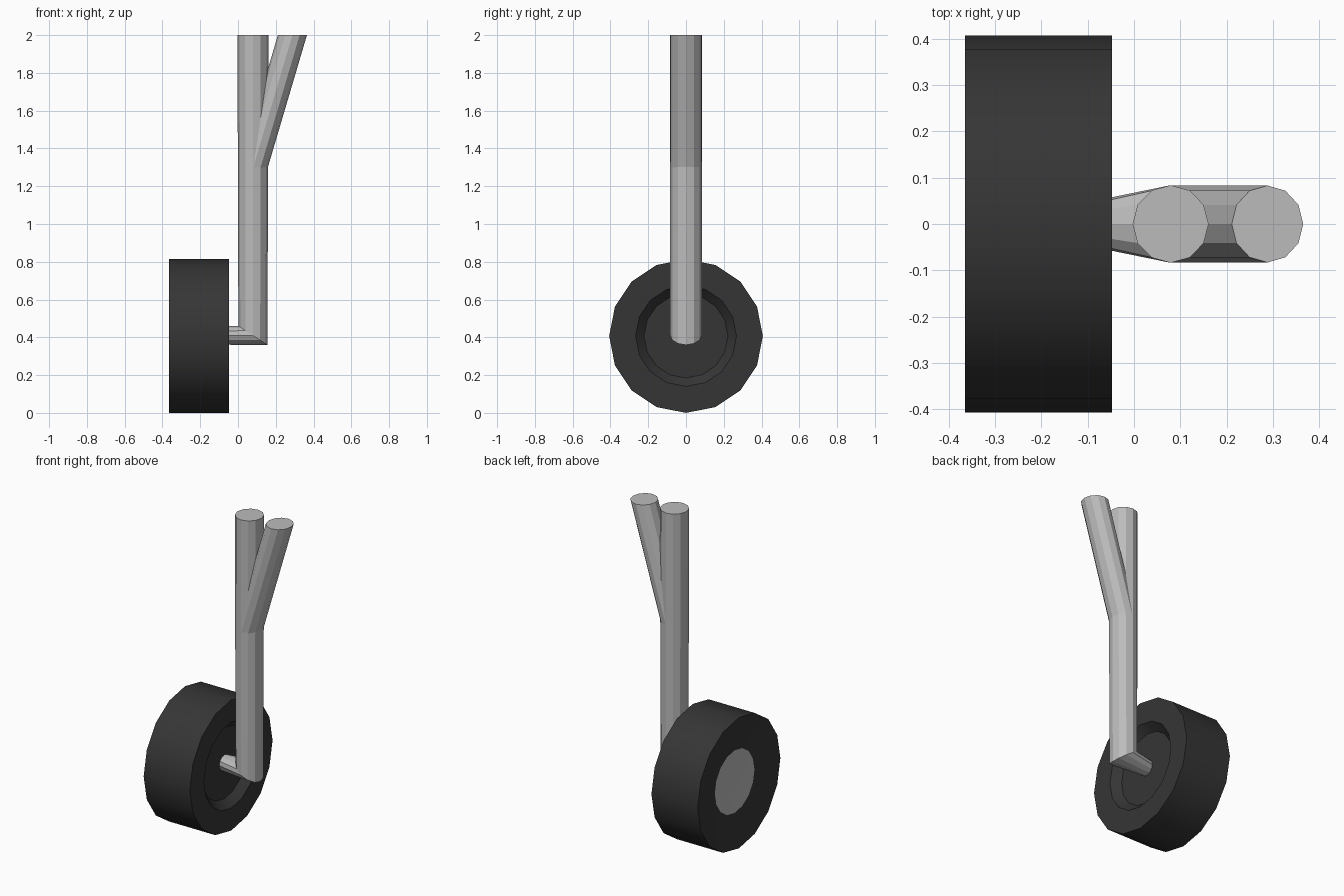
import bpy, bmesh, math

if "Cube" in bpy.data.objects:
    bpy.data.objects.remove(bpy.data.objects["Cube"])


def material(name, v):
    m = bpy.data.materials.new(name)
    m.diffuse_color = (v, v, v, 1)
    m.use_nodes = True
    m.node_tree.nodes["Principled BSDF"].inputs["Base Color"].default_value = m.diffuse_color
    return m


metal = material("grey metal", 0.5)
rubber = material("dark rubber", 0.036)


def loft(name, rings, mats, smooth=None):
    """Skin a list of equal-length point rings and cap both ends."""
    bm = bmesh.new()
    loops = [[bm.verts.new(p) for p in ring] for ring in rings]
    n = len(loops[0])
    for a, b in zip(loops, loops[1:]):
        for i in range(n):
            j = (i + 1) % n
            bm.faces.new((a[i], a[j], b[j], b[i]))
    first = bm.faces.new(loops[0])
    bm.faces.new(loops[-1])
    if len(mats) > 1:
        first.material_index = 1      # first cap takes the second colour
    bmesh.ops.recalc_face_normals(bm, faces=bm.faces[:])
    me = bpy.data.meshes.new(name)
    bm.to_mesh(me)
    bm.free()
    for m in mats:
        me.materials.append(m)
    ob = bpy.data.objects.new(name, me)
    bpy.context.collection.objects.link(ob)
    if smooth:
        bpy.ops.object.select_all(action='DESELECT')
        ob.select_set(True)
        bpy.context.view_layer.objects.active = ob
        bpy.ops.object.shade_smooth_by_angle(angle=math.radians(smooth))
    return ob


def angles(n):
    return [2 * math.pi * i / n for i in range(n)]


def wheel_ring(x, r):
    return [(x, r * math.sin(a), 0.407 + r * math.cos(a)) for a in angles(16)]


# Wheel: hub disc, dished outer side, tread, flat inner side, stepped recess
wheel_profile = [(-0.335, 0.195), (-0.365, 0.407), (-0.047, 0.407),
                 (-0.047, 0.267), (-0.095, 0.222)]
loft("wheel", [wheel_ring(x, r) for x, r in wheel_profile], [rubber, metal], 30)

# Main strut: straight down, mitred elbow, tapering into the axle
R, CX = 0.082, 0.079
top, mitre, axle_mid, axle_end = [], [], [], []
for a in angles(12):
    c, s = math.cos(a), math.sin(a)
    x = CX + R * c
    top.append((x, R * 1.02 * s, 2.0))
    mitre.append((CX + 0.077 * c, R * 1.02 * s, 0.41 - 0.05 * c))
    axle_end.append((-0.11, 0.045 * s, 0.41 - 0.049 * c))
loft("main_strut", [top, mitre, axle_end], [metal])


# Side brace: leans out of the main strut
def brace_ring(cx, rx, z):
    return [(cx + rx * math.cos(a), 0.083 * math.sin(a), z) for a in angles(12)]


loft("side_brace", [brace_ring(0.081, 0.077, 1.3), brace_ring(0.288, 0.077, 2.0)],
     [metal])
